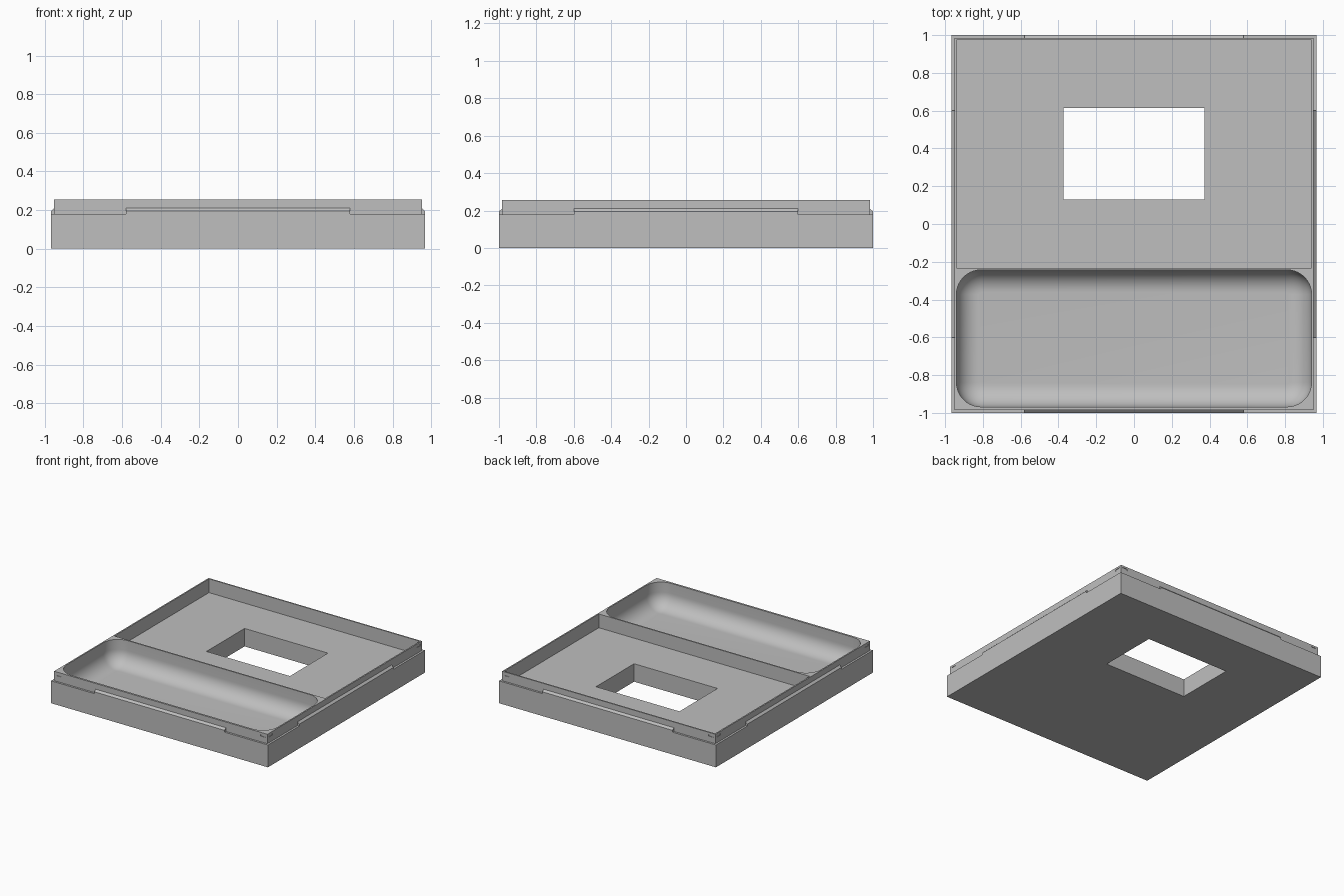
import bpy, bmesh, math

if "Cube" in bpy.data.objects:
    bpy.data.objects.remove(bpy.data.objects["Cube"], do_unlink=True)

HX, HY = 0.967, 1.0            # half width and half depth of the base
LEDGE, TOP = 0.18, 0.256       # ledge height and rim height
STEP = 0.016                   # ledge width

grey = bpy.data.materials.new("light_grey")
grey.use_nodes = True
colour = (0.52, 0.52, 0.52, 1)
grey.diffuse_color = colour
grey.node_tree.nodes["Principled BSDF"].inputs["Base Color"].default_value = colour


def finish(name, bm):
    bmesh.ops.recalc_face_normals(bm, faces=bm.faces)
    mesh = bpy.data.meshes.new(name)
    bm.to_mesh(mesh)
    bm.free()
    mesh.materials.append(grey)
    ob = bpy.data.objects.new(name, mesh)
    bpy.context.collection.objects.link(ob)
    return ob


def loft(name, rings):
    """Closed solid through rings of equal point count."""
    bm = bmesh.new()
    loops = [[bm.verts.new(p) for p in ring] for ring in rings]
    n = len(loops[0])
    for a, b in zip(loops, loops[1:]):
        for i in range(n):
            j = (i + 1) % n
            bm.faces.new((a[i], a[j], b[j], b[i]))
    bm.faces.new(loops[0])
    bm.faces.new(loops[-1])
    return finish(name, bm)


def rect(x0, x1, y0, y1, z):
    return [(x0, y0, z), (x1, y0, z), (x1, y1, z), (x0, y1, z)]


def box(name, x0, x1, y0, y1, z0, z1):
    return loft(name, [rect(x0, x1, y0, y1, z) for z in (z0, z1)])


def rounded(x0, x1, y0, y1, r, z, steps=10):
    pts = []
    corners = [(x1 - r, y1 - r), (x0 + r, y1 - r), (x0 + r, y0 + r), (x1 - r, y0 + r)]
    for k, (cx, cy) in enumerate(corners):
        for i in range(steps + 1):
            a = (k + i / steps) * math.pi / 2
            pts.append((cx + r * math.cos(a), cy + r * math.sin(a), z))
    return pts


def cut(target, cutter):
    cutter.hide_render = True
    mod = target.modifiers.new("cut", 'BOOLEAN')
    mod.operation, mod.solver, mod.object = 'DIFFERENCE', 'EXACT', cutter
    bpy.context.view_layer.objects.active = target
    bpy.ops.object.modifier_apply(modifier=mod.name)
    bpy.data.objects.remove(cutter, do_unlink=True)


# Stepped body: wide base with a narrower raised rim
ux, uy = HX - STEP, HY - STEP
body = loft("tray_body", [rect(-HX, HX, -HY, HY, 0), rect(-HX, HX, -HY, HY, LEDGE),
                          rect(-ux, ux, -uy, uy, LEDGE), rect(-ux, ux, -uy, uy, TOP)])

# Shallow compartment and the window through its floor
cut(body, box("compartment_cutter", -0.94, 0.94, -0.232, 0.973, 0.145, 0.4))
cut(body, box("window_cutter", -0.372, 0.372, 0.13, 0.615, -0.1, 0.3))

# Deep scoop with rounded corners and a rounded bottom edge
floor, fillet, corner = 0.055, 0.12, 0.13
rings = [rounded(-0.94, 0.94, -0.968, -0.243, corner, 0.4)]
for i in range(13):
    a = i / 12 * math.pi / 2
    d = fillet * (1 - math.cos(a))
    rings.append(rounded(-0.94 + d, 0.94 - d, -0.968 + d, -0.243 - d, corner - d,
                         floor + fillet * (1 - math.sin(a))))
cut(body, loft("scoop_cutter", rings))

# Small latch dents near the ends of each rim wall
depth, z0, z1 = 0.004, 0.226, 0.24
for sx in (-1, 1):
    for sy in (-1, 1):
        xs = sorted((sx * 0.89, sx * 0.935))
        ys = sorted((sy * (uy - depth), sy * 1.1))
        cut(body, box("latch_cutter", *xs, *ys, z0, z1))
        xs = sorted((sx * (ux - depth), sx * 1.1))
        ys = sorted((sy * 0.92, sy * 0.965))
        cut(body, box("latch_cutter", *xs, *ys, z0, z1))

bpy.ops.object.select_all(action='DESELECT')
body.select_set(True)
bpy.context.view_layer.objects.active = body
bpy.ops.object.shade_smooth_by_angle(angle=math.radians(30))

# Raised chamfered tab along the middle of each ledge
profile = [(0, LEDGE), (STEP, LEDGE), (STEP, 0.195), (0, 0.21)]
for s, front, side in ((-1, "front_tab", "right_tab"), (1, "back_tab", "left_tab")):
    loft(front, [[(x, s * (uy + d), z) for d, z in profile] for x in (-0.58, 0.58)])
    loft(side, [[(s * (ux + d), y, z) for d, z in profile] for y in (-0.6, 0.6)])
